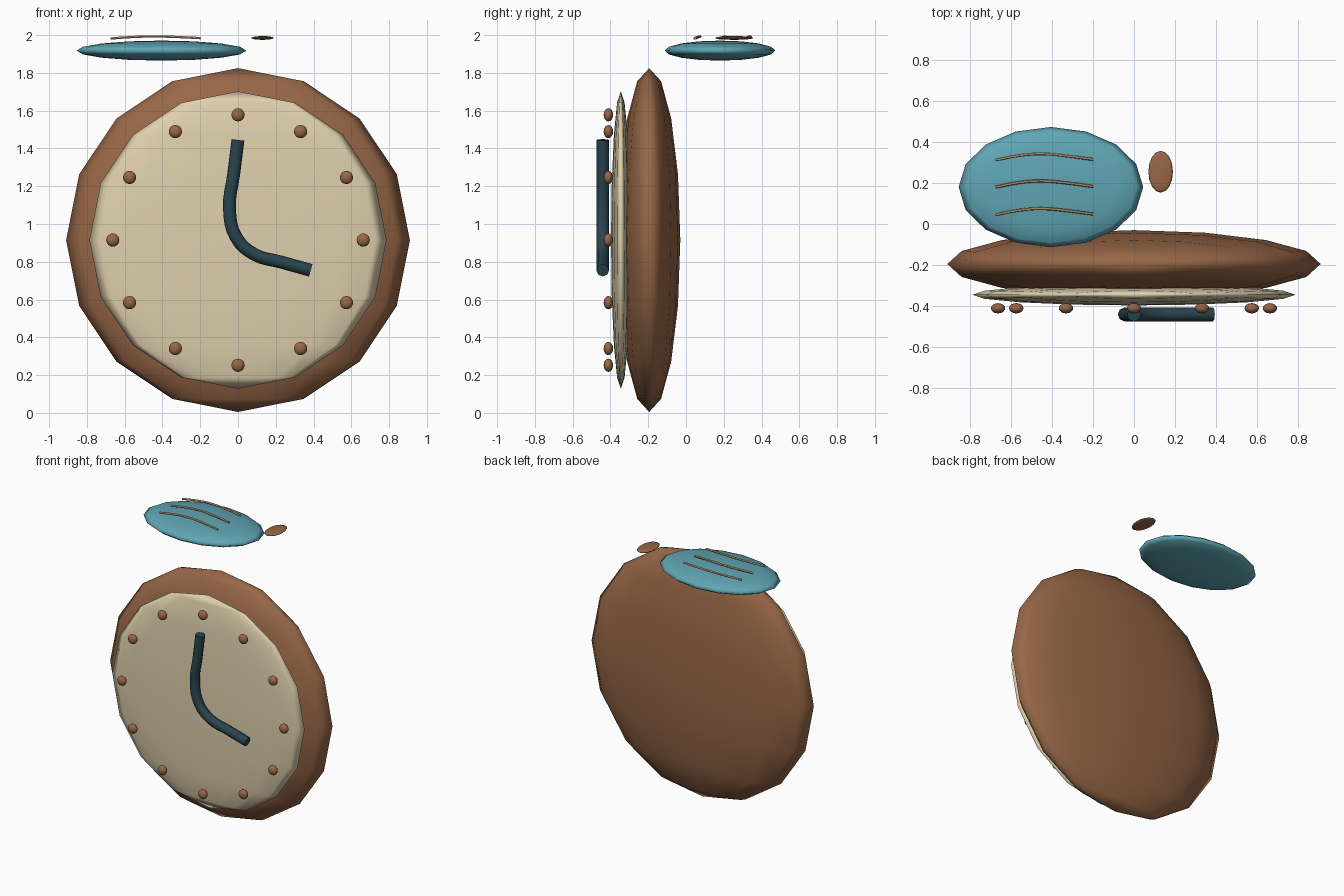
import bpy
import math

if "Cube" in bpy.data.objects:
    bpy.data.objects.remove(bpy.data.objects["Cube"])


def make_material(name, rgb):
    m = bpy.data.materials.new(name)
    m.diffuse_color = (*rgb, 1.0)
    m.use_nodes = True
    m.node_tree.nodes["Principled BSDF"].inputs["Base Color"].default_value = m.diffuse_color
    return m


WOOD = make_material("brown wood", (0.31, 0.135, 0.062))
CREAM = make_material("cream", (0.74, 0.63, 0.42))
TEAL = make_material("teal", (0.115, 0.38, 0.46))
DARK = make_material("dark slate", (0.022, 0.058, 0.075))
TAN = make_material("light tan", (0.68, 0.43, 0.25))


def ellipsoid(name, centre, radii, material):
    """Smooth low-poly ellipsoid."""
    bpy.ops.mesh.primitive_uv_sphere_add(segments=16, ring_count=8, radius=1, location=centre)
    ob = bpy.context.object
    ob.name = name
    ob.scale = radii
    bpy.ops.object.transform_apply(location=False, rotation=False, scale=True)
    bpy.ops.object.shade_smooth()
    ob.data.materials.append(material)
    return ob


def tube(name, points, radius, material, resolution=4, sides=2):
    """Round capped tube along a smooth curve through the points."""
    cu = bpy.data.curves.new(name, "CURVE")
    cu.dimensions = "3D"
    cu.bevel_depth = radius
    cu.bevel_resolution = sides
    cu.resolution_u = resolution
    cu.use_fill_caps = True
    sp = cu.splines.new("BEZIER")
    sp.bezier_points.add(len(points) - 1)
    for bp, p in zip(sp.bezier_points, points):
        bp.co = p
        bp.handle_left_type = bp.handle_right_type = "AUTO"
    ob = bpy.data.objects.new(name, cu)
    bpy.context.collection.objects.link(ob)
    bpy.ops.object.select_all(action="DESELECT")
    ob.select_set(True)
    bpy.context.view_layer.objects.active = ob
    bpy.ops.object.convert(target="MESH")
    ob = bpy.context.object
    ob.name = name
    ob.data.materials.clear()
    ob.data.materials.append(material)
    bpy.ops.object.shade_smooth_by_angle(angle=math.radians(50))
    return ob


MID_Z = 0.915

# Clock case and dial
ellipsoid("clock_case", (0, -0.195, MID_Z), (0.91, 0.165, 0.91), WOOD)
ellipsoid("clock_dial", (0, -0.345, MID_Z), (0.787, 0.052, 0.787), CREAM)

# Twelve hour markers
for i in range(12):
    a = math.radians(30 * i)
    ellipsoid(f"hour_marker_{i + 1}",
              (0.663 * math.sin(a), -0.411, MID_Z + 0.663 * math.cos(a)),
              (0.035, 0.025, 0.035), WOOD)

# Both hands as one bent tube
hand_path = [(0.0, 1.445), (-0.022, 1.27), (-0.045, 1.08), (-0.01, 0.93),
             (0.085, 0.84), (0.23, 0.798), (0.385, 0.755)]
tube("clock_hands", [(x, -0.441, z) for x, z in hand_path], 0.034, DARK)

# Floating teal disc with three wavy stripes
ellipsoid("teal_disc", (-0.405, 0.18, 1.918), (0.45, 0.293, 0.053), TEAL)
for i, y in enumerate((0.045, 0.18, 0.312)):
    path = [(-0.675, y, 1.982), (-0.56, y + 0.022, 1.99), (-0.45, y + 0.03, 1.993),
            (-0.32, y + 0.019, 1.99), (-0.2, y + 0.003, 1.984)]
    tube(f"disc_stripe_{i + 1}", path, 0.007, TAN, resolution=3, sides=1)

# Small oval beside the disc
ellipsoid("small_oval", (0.13, 0.255, 1.985), (0.06, 0.102, 0.01), WOOD)
